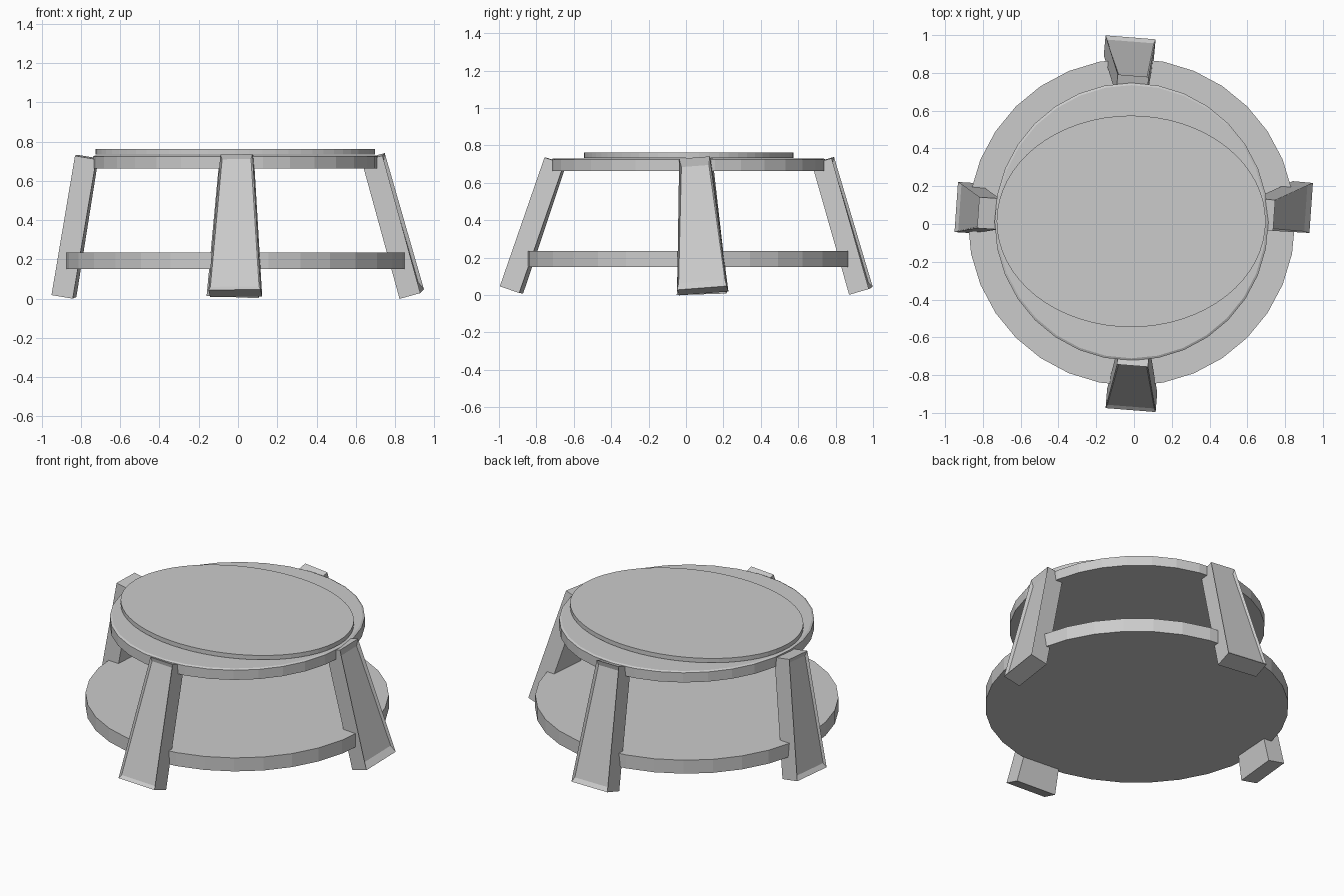
import bpy, bmesh
from math import radians, cos, sin
from mathutils import Vector

if "Cube" in bpy.data.objects:
    bpy.data.objects.remove(bpy.data.objects["Cube"])


def disc(name, cx, cy, rx, ry, z0, z1, sides, lip=0.0):
    """Flat round or oval slab, with an optional fine raised lip on top."""
    bm = bmesh.new()
    bmesh.ops.create_cone(bm, cap_ends=True, segments=sides, radius1=1, radius2=1, depth=1)
    for v in bm.verts:
        v.co = Vector((cx + v.co.x * rx, cy + v.co.y * ry, z0 if v.co.z < 0 else z1))
    if lip:
        bm.normal_update()
        top = [f for f in bm.faces if f.normal.z > 0.9]
        bmesh.ops.inset_region(bm, faces=top, thickness=lip, depth=0.006)
    finish(name, bm)


def finish(name, bm):
    bmesh.ops.recalc_face_normals(bm, faces=bm.faces)
    mesh = bpy.data.meshes.new(name)
    bm.to_mesh(mesh)
    bm.free()
    bpy.context.collection.objects.link(bpy.data.objects.new(name, mesh))


def leg(name, bottom, top, out_deg, end, recess):
    """Tapered splayed leg; bottom and top are the middles of its outer edges."""
    b, t = Vector(bottom), Vector(top)
    up = (t - b).normalized()
    out = Vector((cos(radians(out_deg)), sin(radians(out_deg)), 0))
    out = (out - up * out.dot(up)).normalized()
    side = up.cross(out)
    depth, half_b, half_t = 0.11, 0.133, 0.082
    bm = bmesh.new()
    rings = []
    for p, h in ((b, half_b), (t, half_t)):
        rings.append([bm.verts.new(p + side * s * h - out * d * depth)
                      for s, d in ((-1, 0), (1, 0), (1, 1), (-1, 1))])
    lo, hi = rings
    bm.faces.new(lo[::-1])
    bm.faces.new(hi)
    faces = [bm.faces.new((lo[i], lo[(i + 1) % 4], hi[(i + 1) % 4], hi[i])) for i in range(4)]
    bmesh.ops.recalc_face_normals(bm, faces=bm.faces)
    # recessed panel on the outer face
    panel = faces[0]
    bmesh.ops.inset_region(bm, faces=[panel], thickness=0.012, depth=0)
    mid = (b + t) / 2
    for v in panel.verts:
        v.co += up * (end - 0.012) * (-1 if (v.co - mid).dot(up) > 0 else 1) - out * recess
    finish(name, bm)


# round slabs
disc("lower_shelf", -0.013, 0.01, 0.866, 0.866, 0.15, 0.235, 32)
disc("seat_base", -0.013, 0.012, 0.725, 0.735, 0.663, 0.724, 32, lip=0.012)
disc("oval_top", -0.015, 0.014, 0.712, 0.56, 0.734, 0.761, 64)

# four splayed legs, all turned slightly clockwise
leg("front_leg", (-0.018, -0.985, 0.045), (-0.008, -0.75, 0.735), -94.5, 0.025, 0.012)
leg("back_leg", (-0.018, 0.988, 0.038), (-0.004, 0.785, 0.735), 85.5, 0.03, 0.015)
leg("right_leg", (0.938, 0.085, 0.038), (0.742, 0.045, 0.735), -4, 0.045, 0.018)
leg("left_leg", (-0.941, 0.09, 0.022), (-0.825, 0.06, 0.73), 176, 0.03, 0.015)
